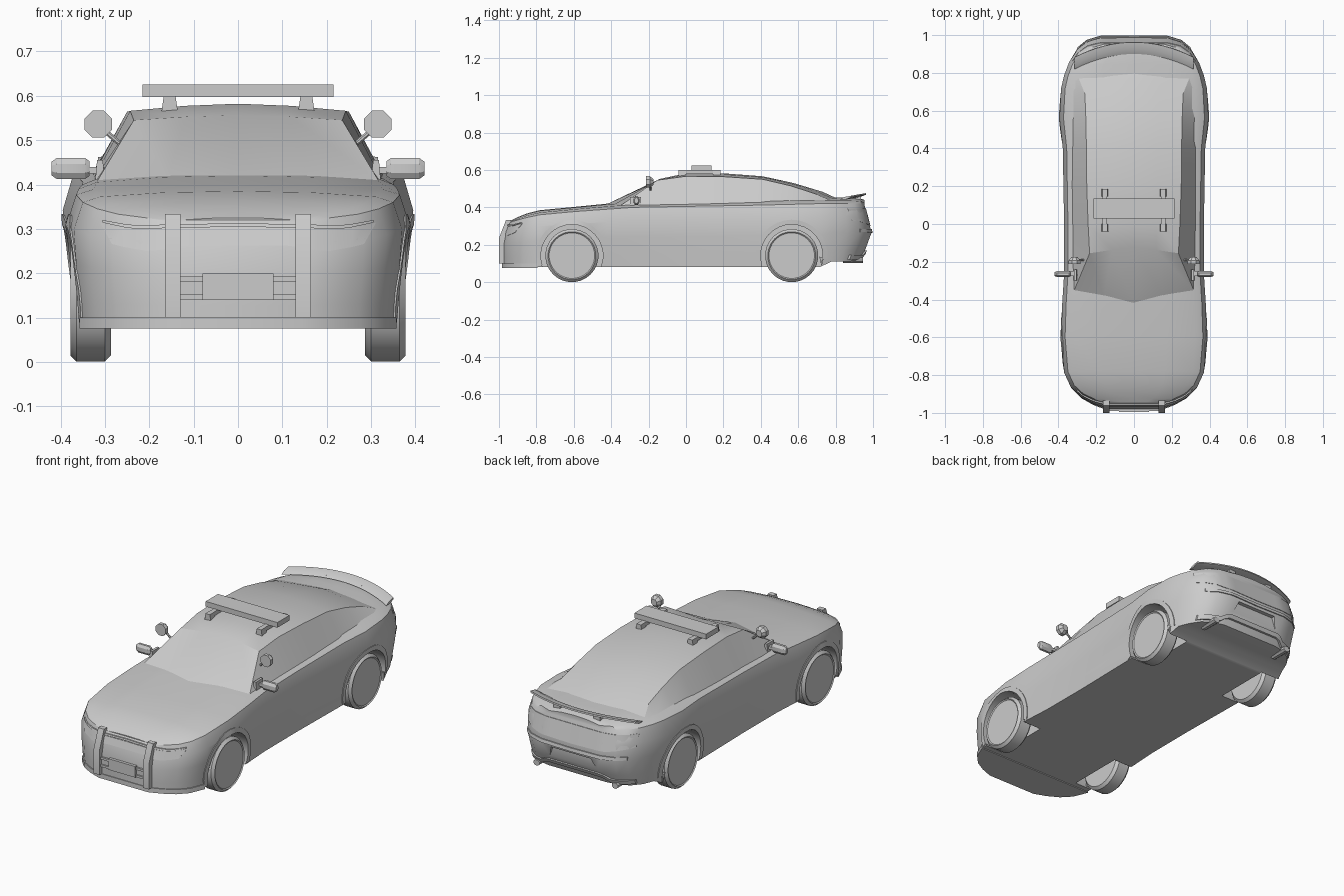
import bpy, bmesh
from math import cos, sin, pi, radians
from mathutils import Vector
from mathutils.bvhtree import BVHTree

if "Cube" in bpy.data.objects:
    bpy.data.objects.remove(bpy.data.objects["Cube"])

grey = bpy.data.materials.new("plain grey")
grey.use_nodes = True
grey.diffuse_color = (0.6, 0.6, 0.6, 1)
grey.node_tree.nodes["Principled BSDF"].inputs["Base Color"].default_value = (0.6, 0.6, 0.6, 1)


def select(ob):
    bpy.ops.object.select_all(action="DESELECT")
    ob.select_set(True)
    bpy.context.view_layer.objects.active = ob


def loft(name, rings, angle=28):
    """Join rings of points into a closed solid."""
    bm = bmesh.new()
    vs = [[bm.verts.new(p) for p in r] for r in rings]
    n = len(rings[0])
    for a, b in zip(vs, vs[1:]):
        for i in range(n):
            j = (i + 1) % n
            bm.faces.new((a[i], a[j], b[j], b[i]))
    for r in (vs[0], vs[-1]):
        for i in range((n - 1) // 2):
            bm.faces.new(list(dict.fromkeys((r[i], r[i + 1], r[n - 2 - i], r[n - 1 - i]))))
    bmesh.ops.recalc_face_normals(bm, faces=bm.faces[:])
    me = bpy.data.meshes.new(name)
    bm.to_mesh(me)
    bm.free()
    me.materials.append(grey)
    ob = bpy.data.objects.new(name, me)
    bpy.context.collection.objects.link(ob)
    select(ob)
    bpy.ops.object.shade_smooth_by_angle(angle=radians(angle))
    return ob


def box(name, x, y, z, top=1.0):
    """Box from ranges; top narrows its upper face in x."""
    m, h = (x[0] + x[1]) / 2, (x[1] - x[0]) / 2
    return loft(name, [[(m + sx * h * k, yy, zz) for sx, yy in
                        ((-1, y[0]), (1, y[0]), (1, y[1]), (-1, y[1]))]
                       for zz, k in ((z[0], 1), (z[1], top))])


def disc(axis, pos, a, b, ra, rb, n=8):
    """Ellipse of points across the x (0) or y (1) axis."""
    out = []
    for i in range(n):
        t = 2 * pi * (i + 0.5) / n
        u, v = a + ra * cos(t), b + rb * sin(t)
        out.append((pos, u, v) if axis == 0 else (u, pos, v))
    return out


def cut(ob, cutter):
    cutter.hide_render = True
    mod = ob.modifiers.new("cut", "BOOLEAN")
    mod.operation, mod.object, mod.solver = "DIFFERENCE", cutter, "EXACT"
    select(ob)
    bpy.ops.object.modifier_apply(modifier=mod.name)
    bpy.data.objects.remove(cutter)


# Body: stations of y, half width, bottom, shoulder and centre height
STATIONS = [
    (-.98, .15, .08, .315, .325), (-.955, .22, .08, .325, .336), (-.92, .285, .08, .333, .35),
    (-.87, .335, .08, .345, .367), (-.79, .37, .08, .36, .385), (-.6, .386, .08, .377, .402),
    (-.42, .38, .08, .39, .42), (-.28, .371, .08, .4, .43), (0, .37, .08, .405, .44),
    (.4, .377, .08, .412, .45), (.56, .395, .08, .416, .455), (.72, .386, .08, .42, .455),
    (.79, .37, .11, .42, .453), (.86, .345, .11, .42, .452), (.925, .305, .112, .42, .45),
    (.965, .255, .114, .416, .446), (.987, .18, .116, .412, .44)]
# Levels: share of side height, width share, forward and backward shift
LEVELS = [(0, .95, 0, -.06), (.2, .965, 0, -.03), (.5, .985, 0, .005),
          (.78, 1, .015, -.015), (1, .945, .035, -.035)]


def section(y, w, zb, zs, zt):
    k = max(0, (abs(y) - .6) / .4) ** 2
    half = [(w * wf, y + k * (f if y < 0 else r), zb + t * (zs - zb)) for t, wf, f, r in LEVELS]
    ye = y + k * (.04 if y < 0 else -.035)
    half += [(w * u, ye, zs + t * (zt - zs)) for u, t in ((.84, .5), (.45, .88))]
    return half + [(0, ye, zt)] + [(-x, v, z) for x, v, z in reversed(half)]


body = loft("body", [section(*s) for s in STATIONS], 30)
bm = bmesh.new()
bm.from_mesh(body.data)
skin = BVHTree.FromBMesh(bm)
bm.free()


def strip(name, low, high, direction, out=.005, deep=.015):
    """Plate laid on the body between two lines of points."""
    d = Vector(direction)

    def hit(p):
        o = Vector(p) - d * 2
        return skin.ray_cast(o, d)[0] or skin.find_nearest(Vector(p))[0]
    rings = []
    for a, b in zip(low, high):
        a, b = hit(a), hit(b)
        rings.append((a - d * out, b - d * out, b + d * deep, a + d * deep))
    return loft(name, rings)


def lerp(pts, x):
    for (x0, z0), (x1, z1) in zip(pts, pts[1:]):
        if x <= x1:
            return z0 + (z1 - z0) * (x - x0) / (x1 - x0)
    return pts[-1][1]


def band(name, low, high, side, out, n=24):
    """Symmetric plate on the front (-1) or back (1), from half outlines."""
    w = low[-1][0]
    xs = [w * (2 * i / n - 1) for i in range(n + 1)]
    strip(name, [(x, side, lerp(low, abs(x))) for x in xs],
          [(x, side, lerp(high, abs(x))) for x in xs], (0, -side, 0), out)


# Front face: lamps with grille, hood lip, bumper lip
band("lamp_panel", [(0, .263), (.11, .263), (.2, .249), (.283, .264), (.31, .312)],
     [(0, .3), (.24, .298), (.31, .314)], -1, .003)
band("hood_lip", [(0, .305), (.24, .3), (.305, .314)], [(0, .313), (.24, .308), (.305, .32)], -1, .008)
plan = [(s[1] * .955 + .004, s[0] - .004) for s in STATIONS if s[0] < -.75]
plan = plan + [(-x, y) for x, y in reversed(plan)]
plan = plan[:5][::-1] + plan[5:][::-1]
loft("front_lip", [[(x, y, z) for x, y in plan] for z in (.075, .1)])

# Rear face: lamp band, bumper ridge, lower lip, exhausts
band("tail_lamp_band", [(0, .3), (.2, .305), (.325, .33)], [(0, .395), (.325, .395)], 1, .003)
band("rear_bumper_ridge", [(0, .262), (.3, .268)], [(0, .28), (.3, .285)], 1, .006)
band("rear_lip", [(0, .15), (.17, .15), (.21, .122), (.31, .122)],
     [(0, .17), (.17, .17), (.21, .145), (.31, .145)], 1, .012)
for s, side in ((1, "left"), (-1, "right")):
    loft(side + "_exhaust", [disc(1, y, s * .235, .118, .02, .016) for y in (.84, .945)])

# Wheels, arches and wells
TYRE = [(.286, .07), (.286, .127), (.3, .142), (.364, .142), (.378, .128), (.373, .122), (.373, .05)]
for s, side in ((1, "left"), (-1, "right")):
    for y, end in ((-.61, "front"), (.565, "rear")):
        loft(f"{end}_{side}_wheel", [disc(0, s * x, y, .142, r, r, 28) for x, r in TYRE])
        arc = [radians(-18 + 216 * i / 18) for i in range(19)]
        lines = [[(s, y + r * cos(t), .142 + r * sin(t)) for t in arc] for r in (.166, .192)]
        strip(f"{end}_{side}_arch", *lines, (-s, 0, 0), .004, .03)
        cut(body, loft("well_cutter", [disc(0, s * x, y, .142, .168, .168, 28) for x in (.25, .5)]))
cut(body, box("plate_cutter", (-.14, .14), (.965, 1.1), (.19, .25), .85))
select(body)
bpy.ops.object.shade_smooth_by_angle(angle=radians(30))

# Cabin: rows of side base, roof edge and centre line
ROWS = [((.322, -.34, .4), (.316, -.35, .41), (-.43, .414)),
        ((.325, -.2, .41), (.235, -.155, .545), (-.12, .556)),
        ((.328, 0, .41), (.243, 0, .566), (0, .582)),
        ((.33, .2, .415), (.25, .2, .564), (.2, .582)),
        ((.332, .41, .415), (.252, .41, .55), (.41, .566)),
        ((.333, .57, .42), (.255, .56, .515), (.575, .53)),
        ((.335, .74, .42), (.26, .69, .473), (.73, .483)),
        ((.335, .79, .42), (.3, .79, .43), (.82, .442))]


def cabin_ring(base, edge, mid):
    x, y, z = edge
    half = [base, edge, (x / 2, (y + mid[0]) / 2, z + .7 * (mid[1] - z))]
    return half + [(0, *mid)] + [(-a, b, c) for a, b, c in reversed(half)]


loft("cabin", [cabin_ring(*r) for r in ROWS], 20)

# Rear spoiler
rings = []
for i in range(17):
    u = i / 8 - 1
    y, z = .9 - .08 * u * u, .455 - .014 * u * u
    rings.append([(.315 * u, y + a, z + b) for a, b in
                  ((0, 0), (.025, .014), (.062, .021), (.064, .013), (.03, 0))])
loft("spoiler", rings)
for s, side in ((1, "left"), (-1, "right")):
    m = s * .12
    box(side + "_spoiler_support", (m - .02, m + .02), (.905, .935), (.43, .462))

# Roof light bar
box("light_bar", (-.215, .215), (.03, .135), (.597, .625))

for s, side in ((1, "left"), (-1, "right")):
    m = s * .154
    box(side + "_light_bar_rail", (m - .012, m + .012), (-.035, .18), (.577, .599))
    for y, end in ((-.04, "front"), (.145, "rear")):
        box(f"{side}_{end}_light_bar_foot", (m - .019, m + .019), (y, y + .04), (.56, .599), .7)

    # Push bar upright
    prof = [(-1, .1), (-1, .235), (-.962, .333), (-.935, .333), (-.94, .235), (-.94, .1)]
    loft(side + "_push_bar_upright", [[(s * x, *p) for p in prof] for x in (.13, .165)])
    for z in (.147, .187):
        box(side + "_push_bar_arm", sorted((s * .07, s * .135)), (-.99, -.975), (z - .006, z + .006))

    # Door mirror
    shape = [(.335, .7), (.345, 1), (.408, 1), (.42, .65)]
    loft(side + "_mirror", [disc(0, s * x, -.265, .436, .017 * k, .026 * k) for x, k in shape])
    box(side + "_mirror_arm", sorted((s * .3, s * .345)), (-.275, -.25), (.425, .44))
    box(side + "_mirror_base", sorted((s * .3, s * .322)), (-.3, -.24), (.405, .455), .6)

    # Spot lamp
    lamp = [(-.213, .033), (-.193, .033), (-.175, .018)]
    loft(side + "_spot_lamp", [disc(1, y, s * .315, .536, r, r) for y, r in lamp])
    loft(side + "_spot_lamp_stem", [disc(0, s * x, -.19, z, .006, .008)
                                    for x, z in ((.26, .487), (.305, .525))])

box("push_bar_plate", (-.08, .08), (-.995, -.975), (.14, .2))
box("push_bar_panel", (-.13, .13), (-.982, -.97), (.15, .19))
